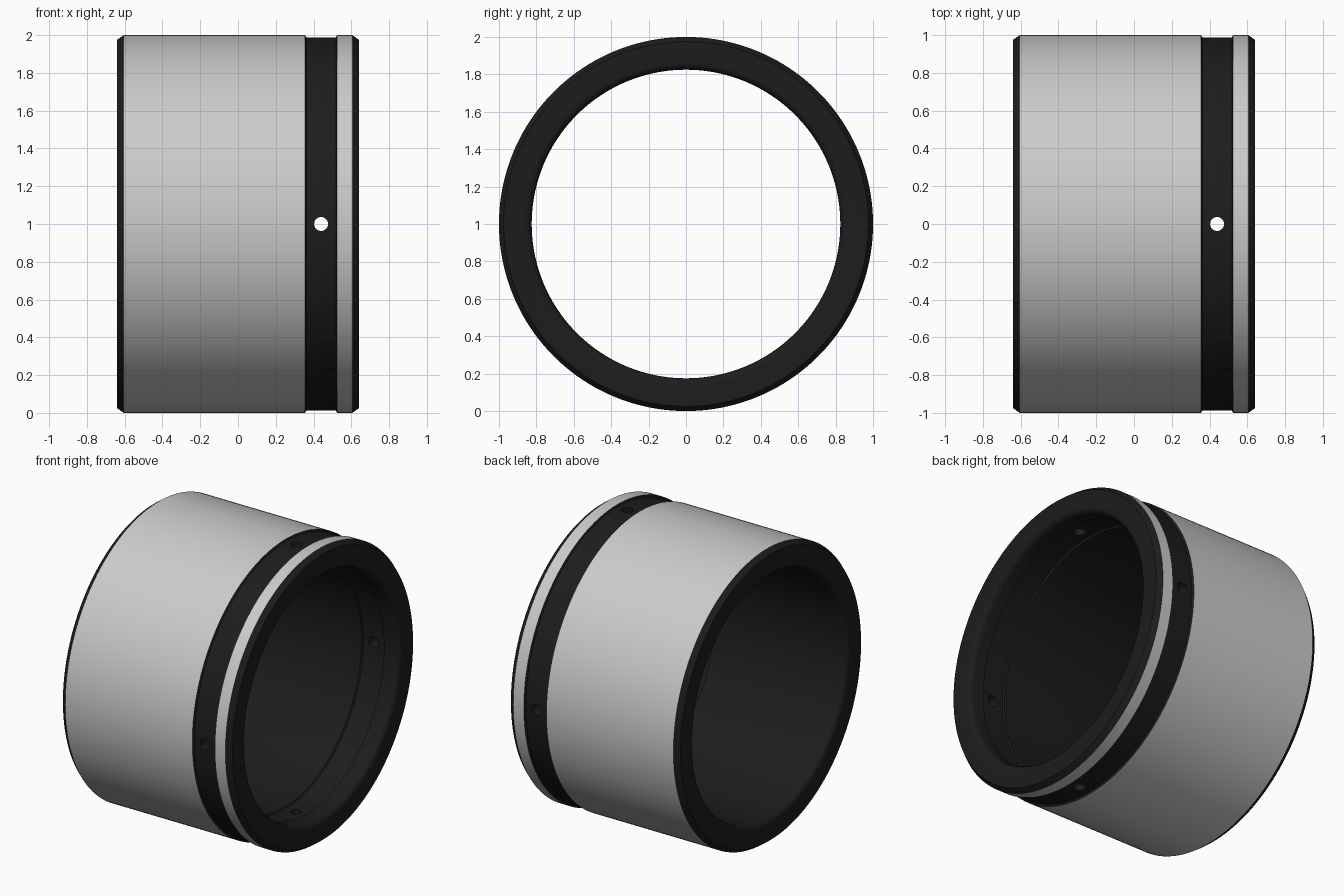
import bpy, bmesh, math
from mathutils import Vector, Matrix

if "Cube" in bpy.data.objects:
    bpy.data.objects.remove(bpy.data.objects["Cube"])

SEG = 160
CENTRE = Vector((0, 0, 1))


def material(name, value):
    m = bpy.data.materials.new(name)
    m.diffuse_color = (value, value, value, 1)
    m.use_nodes = True
    m.node_tree.nodes["Principled BSDF"].inputs["Base Color"].default_value = m.diffuse_color
    return m


black = material("black_finish", 0.012)
grey = material("grey_finish", 0.8)


def lathe(name, profile):
    """Closed profile of (x, radius, material slot of following strip) around the x axis."""
    bm = bmesh.new()
    rings = []
    for x, r, _ in profile:
        ring = []
        for i in range(SEG):
            a = 2 * math.pi * i / SEG
            ring.append(bm.verts.new((x, r * math.cos(a), 1 + r * math.sin(a))))
        rings.append(ring)
    for k, (_, _, slot) in enumerate(profile):
        a, b = rings[k], rings[(k + 1) % len(rings)]
        for i in range(SEG):
            j = (i + 1) % SEG
            f = bm.faces.new((a[i], a[j], b[j], b[i]))
            f.material_index = slot
    bmesh.ops.recalc_face_normals(bm, faces=bm.faces)
    me = bpy.data.meshes.new(name)
    bm.to_mesh(me)
    bm.free()
    me.materials.append(black)
    me.materials.append(grey)
    ob = bpy.data.objects.new(name, me)
    bpy.context.collection.objects.link(ob)
    return ob


# Outside: chamfers, long grey band, oil groove, narrow grey lip
outside = [(-0.64, 0.975, 0), (-0.605, 1.0, 1), (0.355, 1.0, 0), (0.362, 0.988, 0),
           (0.518, 0.988, 0), (0.525, 1.0, 1), (0.605, 1.0, 0), (0.64, 0.975, 0)]


# Rounded lead-in at each mouth of the bore
def lead_in(side, steps=5):
    pts = []
    for i in range(steps + 1):
        a = math.pi / 2 * i / steps
        pts.append((side * (0.60 + 0.04 * math.cos(a)), 0.865 - 0.04 * math.sin(a), 0))
    return pts


# Bore: inner oil groove around the holes
bore = [(0.525, 0.825, 0), (0.518, 0.837, 0), (0.362, 0.837, 0), (0.355, 0.825, 0)]

bushing = lathe("bushing", outside + lead_in(1) + bore + lead_in(-1)[::-1])

# Four oil holes: two crossing drills through the groove
bm = bmesh.new()
for axis in ("X", "Y"):
    for side in (-1, 1):
        turn = Matrix.Rotation(math.pi / 2, 4, "X") if axis == "X" else Matrix.Identity(4)
        place = Matrix.Translation(CENTRE + Vector((0.44, 0, 0))) @ turn @ Matrix.Translation((0, 0, side * 0.9))
        bmesh.ops.create_cone(bm, cap_ends=True, segments=32, radius1=0.037,
                              radius2=0.037, depth=0.4, matrix=place)
me = bpy.data.meshes.new("oil_hole_cutter")
bm.to_mesh(me)
bm.free()
me.materials.append(black)
cutter = bpy.data.objects.new("oil_hole_cutter", me)
bpy.context.collection.objects.link(cutter)
cutter.hide_render = True
cutter.hide_set(True)

mod = bushing.modifiers.new("oil_holes", "BOOLEAN")
mod.object = cutter
mod.operation = "DIFFERENCE"
mod.solver = "EXACT"

# Bake the holes, then smooth with sharp edges kept
bpy.context.view_layer.update()
baked = bpy.data.meshes.new_from_object(bushing.evaluated_get(bpy.context.evaluated_depsgraph_get()))
bushing.modifiers.clear()
bushing.data = baked
bpy.data.objects.remove(cutter)
bpy.context.view_layer.objects.active = bushing
bushing.select_set(True)
bpy.ops.object.shade_smooth_by_angle(angle=math.radians(25))
